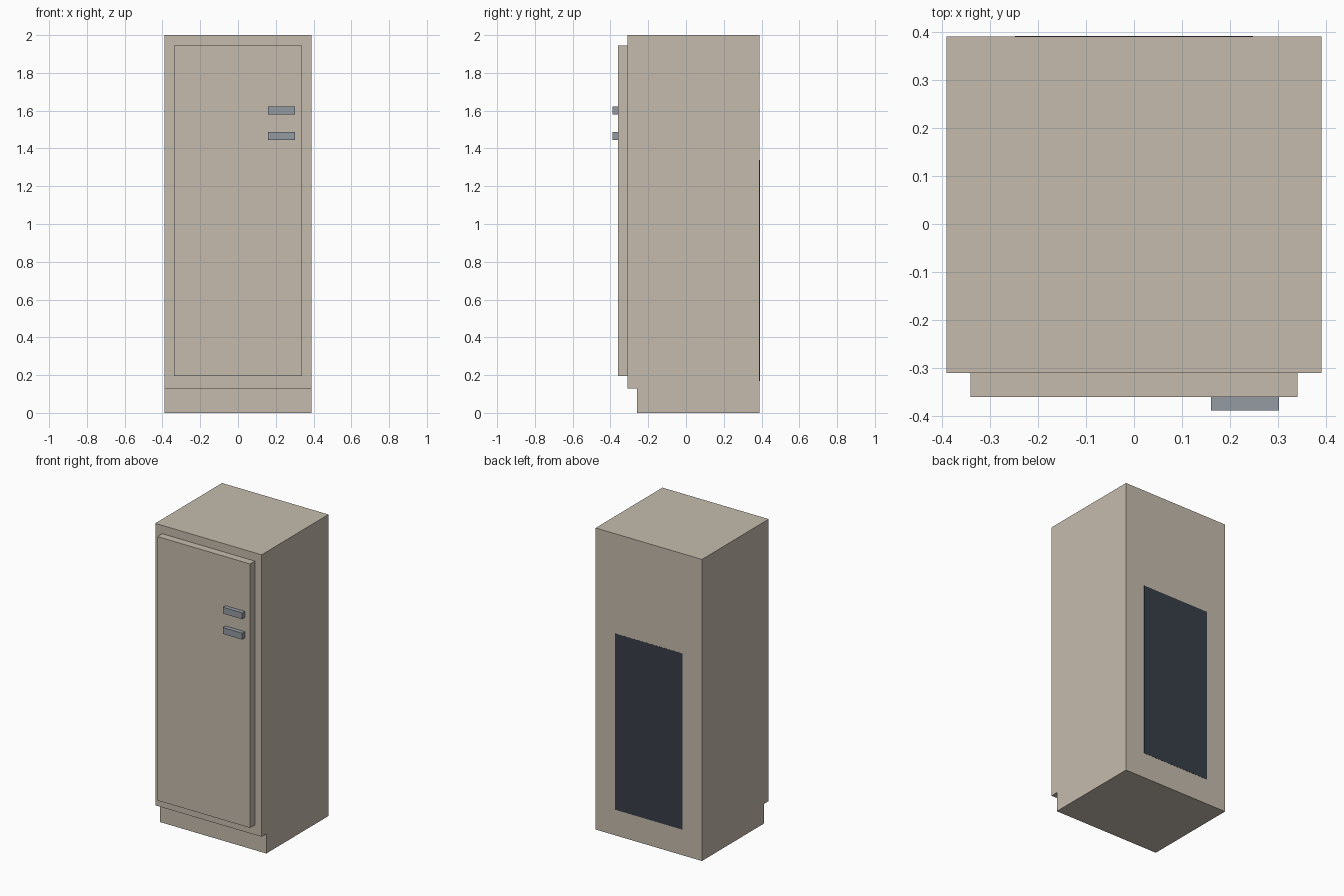
import bpy, bmesh

if "Cube" in bpy.data.objects:
    bpy.data.objects.remove(bpy.data.objects["Cube"])


def material(name, rgb):
    m = bpy.data.materials.new(name)
    m.diffuse_color = (*rgb, 1)
    m.use_nodes = True
    m.node_tree.nodes["Principled BSDF"].inputs["Base Color"].default_value = m.diffuse_color
    return m


def make_object(name, bm, mat):
    bmesh.ops.recalc_face_normals(bm, faces=bm.faces)
    mesh = bpy.data.meshes.new(name)
    bm.to_mesh(mesh)
    bm.free()
    mesh.materials.append(mat)
    obj = bpy.data.objects.new(name, mesh)
    bpy.context.collection.objects.link(obj)
    return obj


def extrude_profile(name, yz, x0, x1, mat):
    """Extrude a closed side profile of (y, z) points from x0 to x1."""
    bm = bmesh.new()
    face = bm.faces.new([bm.verts.new((x0, y, z)) for y, z in yz])
    new = bmesh.ops.extrude_face_region(bm, geom=[face])["geom"]
    verts = [g for g in new if isinstance(g, bmesh.types.BMVert)]
    bmesh.ops.translate(bm, verts=verts, vec=(x1 - x0, 0, 0))
    return make_object(name, bm, mat)


def box(name, x, y, z, mat):
    yz = [(y[0], z[0]), (y[1], z[0]), (y[1], z[1]), (y[0], z[1])]
    return extrude_profile(name, yz, x[0], x[1], mat)


beige = material("beige_enamel", (0.56, 0.50, 0.42))
metal = material("grey_metal", (0.30, 0.33, 0.37))
dark = material("dark_grille", (0.04, 0.05, 0.065))

# Cabinet with recessed toe kick
extrude_profile("cabinet", [(-0.26, 0), (0.39, 0), (0.39, 2), (-0.31, 2),
                            (-0.31, 0.13), (-0.26, 0.13)], -0.39, 0.39, beige)

# Door slab
box("door", (-0.34, 0.34), (-0.36, -0.31), (0.195, 1.945), beige)

# Two horizontal handle bars
for name, z in (("upper_handle", 1.60), ("lower_handle", 1.465)):
    box(name, (0.16, 0.302), (-0.388, -0.36), (z - 0.021, z + 0.021), metal)

# Flush panel on the back
box("back_panel", (-0.247, 0.247), (0.385, 0.391), (0.17, 1.338), dark)
